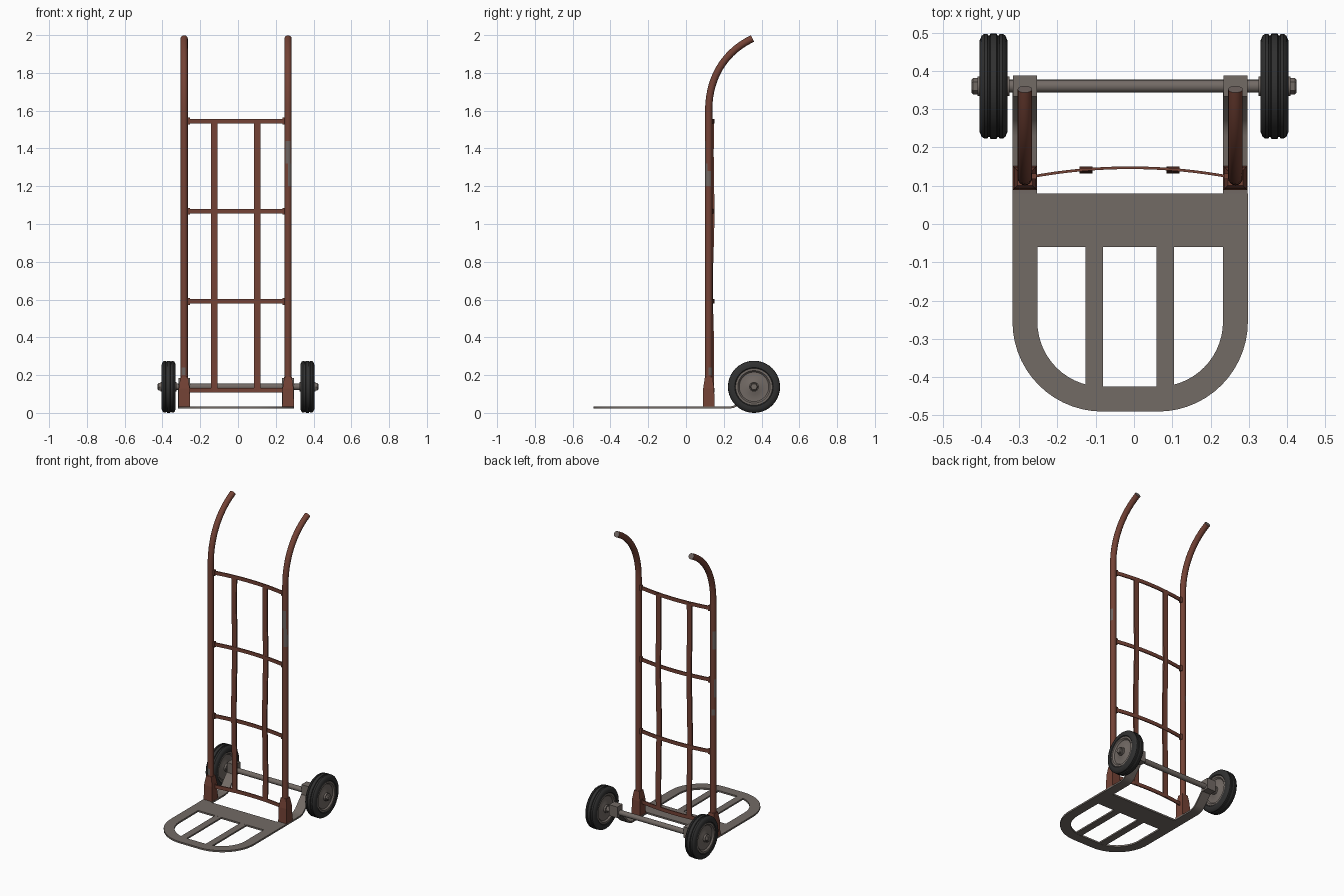
import bpy, bmesh, math
from mathutils import Vector

if "Cube" in bpy.data.objects:
    bpy.data.objects.remove(bpy.data.objects["Cube"])


def material(name, r, g, b):
    m = bpy.data.materials.new(name)
    m.use_nodes = True
    m.diffuse_color = (r, g, b, 1)
    m.node_tree.nodes["Principled BSDF"].inputs["Base Color"].default_value = (r, g, b, 1)
    return m


RED = material("rust red paint", 0.175, 0.055, 0.036)
STEEL = material("worn steel", 0.17, 0.145, 0.13)
RUBBER = material("black rubber", 0.03, 0.03, 0.03)
CHIP = material("chipped paint", 0.16, 0.13, 0.12)

FRAME_X = -0.01            # middle of the frame
SIDES = (("right", FRAME_X - 0.275), ("left", FRAME_X + 0.275))
AXLE_Y, AXLE_Z = 0.36, 0.138


def finish(bm, name, mats, smooth=True):
    bmesh.ops.recalc_face_normals(bm, faces=bm.faces)
    me = bpy.data.meshes.new(name)
    bm.to_mesh(me)
    bm.free()
    for m in mats:
        me.materials.append(m)
    ob = bpy.data.objects.new(name, me)
    bpy.context.collection.objects.link(ob)
    if smooth:
        bpy.ops.object.select_all(action='DESELECT')
        ob.select_set(True)
        bpy.context.view_layer.objects.active = ob
        bpy.ops.object.shade_smooth_by_angle(angle=math.radians(35))
    return ob


def loft(bm, rings, cap=True):
    """Skin a list of closed rings of points."""
    vs = [[bm.verts.new(p) for p in ring] for ring in rings]
    for a, b in zip(vs, vs[1:]):
        for i in range(len(a)):
            j = (i + 1) % len(a)
            bm.faces.new((a[i], a[j], b[j], b[i]))
    if cap:
        bm.faces.new(vs[0])
        bm.faces.new(vs[-1])


def strip(name, path, width, axis, lo, hi, mat):
    """Flat bar following a 2D path, extruded along the given axis."""
    pts = [Vector(p) for p in path]
    place = {"x": lambda p, h: (h, p.x, p.y), "z": lambda p, h: (p.x, p.y, h)}[axis]
    rings = []
    for i, p in enumerate(pts):
        t = (pts[min(i + 1, len(pts) - 1)] - pts[max(i - 1, 0)]).normalized()
        n = Vector((-t.y, t.x)) * width / 2
        rings.append([place(p - n, lo), place(p + n, lo), place(p + n, hi), place(p - n, hi)])
    bm = bmesh.new()
    loft(bm, rings)
    return finish(bm, name, [mat])


def box(name, x, y, z, mat):
    return strip(name, [(x[0], sum(y) / 2), (x[1], sum(y) / 2)], y[1] - y[0], "z", *z, mat)


def lathe(name, profile, x, sign, mat, y=AXLE_Y, z=AXLE_Z, n=40, cap=True):
    """Spin (offset, radius) pairs about a line parallel to x."""
    bm = bmesh.new()
    loft(bm, [[(x + sign * o, y + r * math.cos(math.tau * k / n), z + r * math.sin(math.tau * k / n))
               for k in range(n)] for o, r in profile], cap)
    return finish(bm, name, [mat])


def arc(cx, cy, r, a0, a1, n=14):
    return [(cx + r * math.cos(math.radians(a0 + (a1 - a0) * k / n)),
             cy + r * math.sin(math.radians(a0 + (a1 - a0) * k / n))) for k in range(n + 1)]


# Bent side tubes with curved handles and a few chipped patches
def bezier(a, b, c, d, n=14):
    a, b, c, d = map(Vector, (a, b, c, d))
    return [a * (1 - t)**3 + 3 * b * t * (1 - t)**2 + 3 * c * t * t * (1 - t) + d * t**3
            for t in (k / n for k in range(n + 1))]


tube_path = [Vector((0.12, 0.04 + 0.04 * k)) for k in range(39)]
tube_path += bezier((0.12, 1.6), (0.12, 1.77), (0.20, 1.91), (0.352, 1.982))
CHIPS = {"right": ((0.19, 0.24, 250), (0.82, 0.88, 130), (0.98, 1.06, 170), (1.30, 1.40, 140)),
         "left": ((1.20, 1.32, 310), (1.32, 1.44, 270), (1.22, 1.28, 0), (0.20, 0.24, 30))}
for side, x in SIDES:
    bm = bmesh.new()
    rings = []
    for i, p in enumerate(tube_path):
        t = (tube_path[min(i + 1, len(tube_path) - 1)] - tube_path[max(i - 1, 0)]).normalized()
        ring = []
        for k in range(16):
            a = math.tau * k / 16
            s = 0.019 * math.sin(a)
            ring.append((x + 0.019 * math.cos(a), p.x + t.y * s, p.y - t.x * s))
        rings.append(ring)
    loft(bm, rings)
    for f in bm.faces:
        c = f.calc_center_median()
        ang = math.degrees(math.atan2(c.y - 0.12, c.x - x))
        for z0, z1, a in CHIPS[side]:
            if z0 < c.z < z1 and abs((ang - a + 180) % 360 - 180) < 36:
                f.material_index = 1
        if len(f.verts) > 4:
            f.material_index = 1
    finish(bm, side + "_side_tube", [RED, CHIP])

    # Tapered socket at the foot of the tube
    bm = bmesh.new()
    loft(bm, [[(x + u * w, 0.12 + v * w, z) for u, v in ((-1, -1), (1, -1), (1, 1), (-1, 1))]
              for z, w in ((0.03, 0.031), (0.13, 0.029), (0.19, 0.020))])
    finish(bm, side + "_socket", [RED], False)

    # Upswept arm from the toe plate and sleeve around the axle
    arm = [(0.0, 0.0275), (0.23, 0.0275), (0.255, 0.033), (0.275, 0.047), (0.345, 0.125)]
    strip(side + "_axle_arm", arm, 0.011, "x", x - 0.032, x + 0.032, STEEL)
    box(side + "_axle_sleeve", (x - 0.031, x + 0.031), (0.333, 0.388), (0.112, 0.185), STEEL)

# Rounded toe plate, its cross plate and two struts
RX, LX = SIDES[0][1], SIDES[1][1]
outline = [(RX, 0.08)] + arc(RX + 0.2025, -0.255, 0.2025, 180, 270)
outline += arc(LX - 0.2025, -0.255, 0.2025, 270, 360) + [(LX, 0.08)]
strip("toe_plate_rim", outline, 0.065, "z", 0.022, 0.033, STEEL)
box("toe_cross_plate", (RX + 0.03, LX - 0.03), (-0.06, 0.08), (0.022, 0.033), STEEL)
for side, x in (("right", -0.104), ("left", 0.082)):
    box(side + "_toe_strut", (x - 0.023, x + 0.023), (-0.43, -0.055), (0.0225, 0.0325), STEEL)


# Bowed crossbars with end tabs
def bow(x):
    return 0.147 - 0.025 * ((x - FRAME_X) / 0.265) ** 2


for i, z in enumerate((0.12, 0.59, 1.068, 1.545)):
    xs = [FRAME_X - 0.265 + 0.53 * k / 16 for k in range(17)]
    strip(f"crossbar_{i + 1}", [(x, bow(x)) for x in xs], 0.007, "z", z - 0.012, z + 0.012, RED)
    for side, x in SIDES:
        inner = x + math.copysign(0.03, FRAME_X - x)
        box(f"{side}_crossbar_tab_{i + 1}", sorted((x, inner)), (0.118, 0.132),
            (z - 0.018, z + 0.018), RED)

# Slightly wavy upright slats
for side, x in (("right", -0.126), ("left", 0.102)):
    path = [(0.142 + 0.005 * math.sin(0.12 + 7 * z) * math.sin(2.2 * z), z)
            for z in (0.11 + 1.44 * k / 24 for k in range(25))]
    strip(side + "_slat", path, 0.010, "x", x - 0.017, x + 0.017, RED)

# Axle
lathe("axle", [(-0.41, 0.017), (0.41, 0.017)], 0, 1, STEEL, n=16)

# Wheels: grooved tyre, dished hub, boss and hexagonal nut
tyre = [(-0.030, 0.094), (-0.037, 0.102), (-0.037, 0.118), (-0.031, 0.132), (-0.024, 0.137),
        (-0.016, 0.137), (-0.014, 0.133), (-0.010, 0.133), (-0.008, 0.138)]
tyre += [(-o, r) for o, r in reversed(tyre)]
hub = [(-0.030, 0.03), (-0.024, 0.04), (-0.024, 0.078), (-0.033, 0.086), (-0.033, 0.098)]
hub += [(-o, r) for o, r in reversed(hub)]
for side, s in (("right", -1), ("left", 1)):
    wx = s * 0.367
    lathe(side + "_tyre", tyre, wx, s, RUBBER, cap=False)
    lathe(side + "_hub", hub, wx, s, STEEL)
    lathe(side + "_hub_boss", [(-0.042, 0.026), (0.042, 0.026)], wx, s, STEEL, n=20)
    lathe(side + "_axle_nut", [(0.04, 0.022), (0.053, 0.022), (0.058, 0.017)], wx, s, STEEL, n=6)
